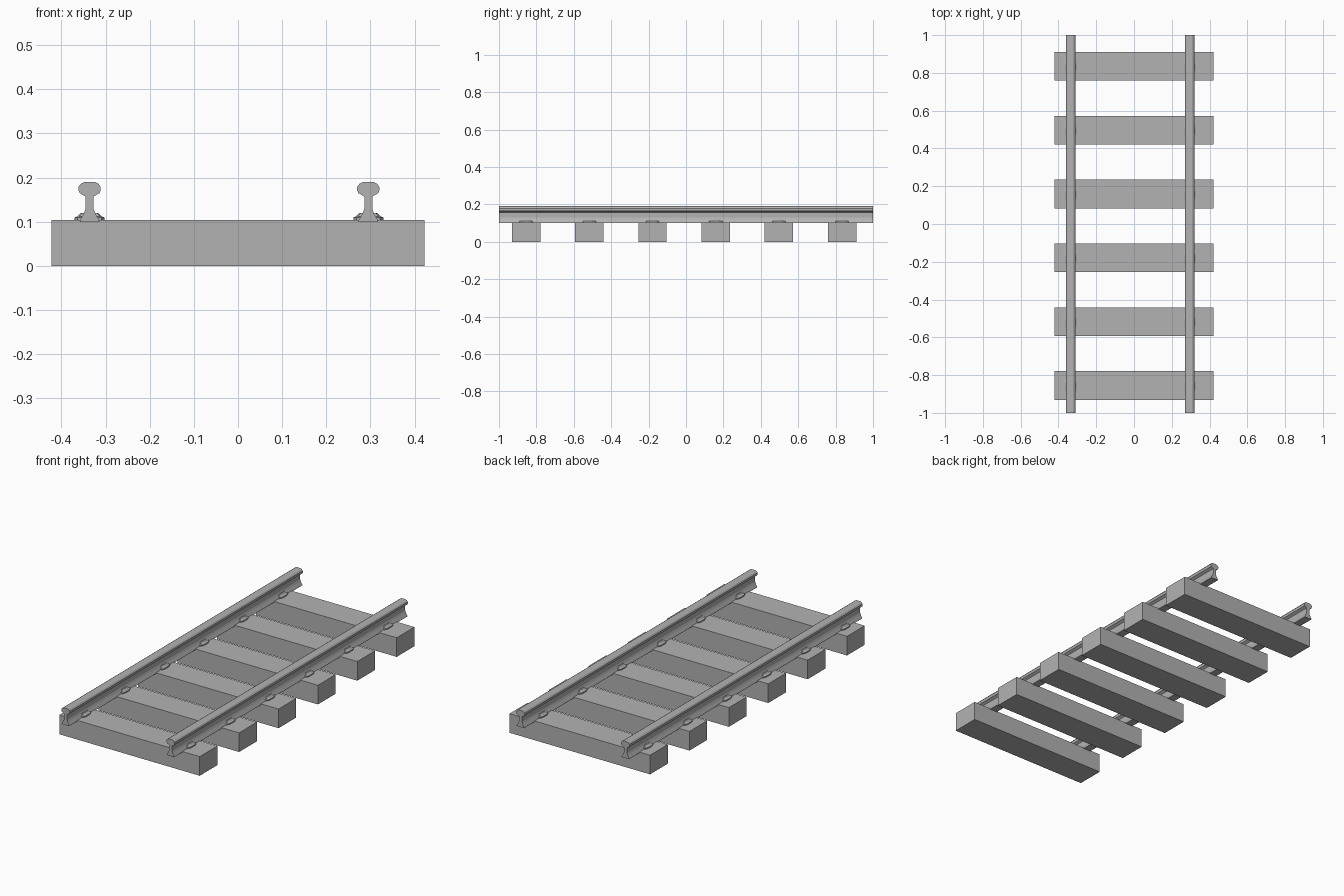
import bpy, bmesh, math

if "Cube" in bpy.data.objects:
    bpy.data.objects.remove(bpy.data.objects["Cube"])

grey = bpy.data.materials.new("plain grey")
grey.diffuse_color = (0.448, 0.448, 0.448, 1)
grey.use_nodes = True
grey.node_tree.nodes["Principled BSDF"].inputs["Base Color"].default_value = grey.diffuse_color


def finish(name, bm, loc):
    bmesh.ops.recalc_face_normals(bm, faces=bm.faces[:])
    mesh = bpy.data.meshes.new(name)
    bm.to_mesh(mesh)
    bm.free()
    mesh.materials.append(grey)
    ob = bpy.data.objects.new(name, mesh)
    ob.location = loc
    bpy.context.collection.objects.link(ob)
    return ob


def loft(name, rings, loc):
    """Skin a stack of closed rings and cap both ends."""
    bm = bmesh.new()
    loops = [[bm.verts.new(p) for p in ring] for ring in rings]
    n = len(loops[0])
    for a, b in zip(loops, loops[1:]):
        for i in range(n):
            j = (i + 1) % n
            bm.faces.new((a[i], a[j], b[j], b[i]))
    bm.faces.new(loops[0])
    bm.faces.new(loops[-1])
    return finish(name, bm, loc)


def rect(hx, hy, z):
    return [(-hx, -hy, z), (hx, -hy, z), (hx, hy, z), (-hx, hy, z)]


def octagon(cx, hx, hy, z):
    # rectangle with cut corners
    a, b = hx * 0.45, hy * 0.5
    return [(cx + x, y, z) for x, y in
            [(-a, -hy), (a, -hy), (hx, -b), (hx, b),
             (a, hy), (-a, hy), (-hx, b), (-hx, -b)]]


SLEEPERS = [-0.855 + i * 0.338 for i in range(6)]
RAILS = [-0.336, 0.295]

# Sleepers
for y in SLEEPERS:
    loft("sleeper", [rect(0.422, 0.076, 0), rect(0.422, 0.076, 0.104)], (0, y, 0))

# Rails: half section mirrored, run along y
half = [(0.022, 0.0995), (0.022, 0.103), (0.013, 0.119), (0.009, 0.129),
        (0.009, 0.157), (0.0225, 0.165), (0.025, 0.171), (0.025, 0.179),
        (0.020, 0.186), (0.012, 0.190)]
section = half + [(-x, z) for x, z in reversed(half)]
for x in RAILS:
    loft("rail", [[(px, y, z) for px, z in section] for y in (-1, 1)], (x, 0, 0))

# Rail clips: a low cut-corner plate with a raised pad, each side of each rail
for x in RAILS:
    for y in SLEEPERS:
        for s in (-1, 1):
            loft("rail_clip", [octagon(s * 0.021, 0.013, 0.035, 0.102),
                               octagon(s * 0.021, 0.013, 0.035, 0.110),
                               octagon(s * 0.019, 0.009, 0.026, 0.112),
                               octagon(s * 0.014, 0.006, 0.022, 0.120)], (x, y, 0))
